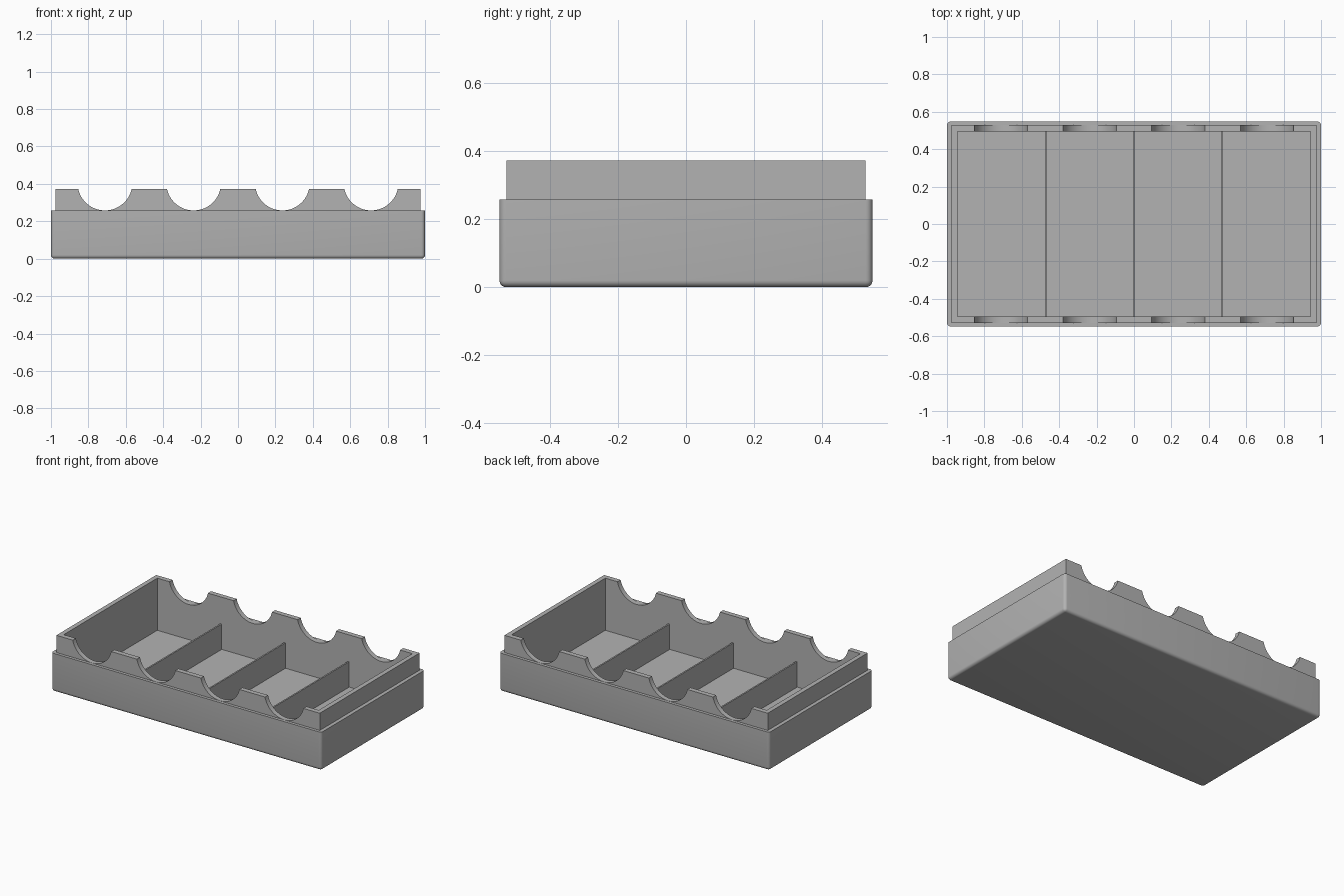
import bpy, math
import bmesh

default = bpy.data.objects.get("Cube")
if default:
    bpy.data.objects.remove(default, do_unlink=True)

# Overall sizes
HALF_X, HALF_Y, BASE_TOP = 1.0, 0.548, 0.257
LIP_X, LIP_Y, LIP_TOP = 0.975, 0.528, 0.372
CAV_X, CAV_Y, FLOOR = 0.944, 0.495, 0.023
DIVIDER_TOP, DIVIDER_THICK = 0.193, 0.01
NOTCH_R = 0.146
PITCH = CAV_X / 2

grey = bpy.data.materials.new("grey plastic")
grey.use_nodes = True
COLOUR = (0.45, 0.45, 0.45, 1)
grey.diffuse_color = COLOUR
grey.node_tree.nodes["Principled BSDF"].inputs["Base Color"].default_value = COLOUR


def box(name, x0, x1, y0, y1, z0, z1, radius=0):
    """Box between limits; radius rounds every edge except the top rim."""
    bm = bmesh.new()
    bmesh.ops.create_cube(bm, size=1)
    for v in bm.verts:
        v.co.x = x1 if v.co.x > 0 else x0
        v.co.y = y1 if v.co.y > 0 else y0
        v.co.z = z1 if v.co.z > 0 else z0
    if radius:
        edges = [e for e in bm.edges if min(v.co.z for v in e.verts) < z1 - 1e-4]
        bmesh.ops.bevel(bm, geom=edges, offset=radius, segments=5,
                        profile=0.5, affect='EDGES')
    mesh = bpy.data.meshes.new(name)
    bm.to_mesh(mesh)
    bm.free()
    mesh.materials.append(grey)
    obj = bpy.data.objects.new(name, mesh)
    bpy.context.collection.objects.link(obj)
    return obj


def combine(target, tool, operation):
    """Apply a boolean and remove the tool object."""
    bpy.context.view_layer.objects.active = target
    mod = target.modifiers.new("combine", 'BOOLEAN')
    mod.operation = operation
    mod.solver = 'EXACT'
    mod.object = tool
    bpy.ops.object.modifier_apply(modifier=mod.name)
    bpy.data.objects.remove(tool, do_unlink=True)


# Tray body with a stepped lip, hollowed out
tray = box("tray", -HALF_X, HALF_X, -HALF_Y, HALF_Y, 0, BASE_TOP, 0.02)
lip = box("lip", -LIP_X, LIP_X, -LIP_Y, LIP_Y, 0.1, LIP_TOP)
combine(tray, lip, 'UNION')
cavity = box("cavity_cutter", -CAV_X, CAV_X, -CAV_Y, CAV_Y, FLOOR, 1)
combine(tray, cavity, 'DIFFERENCE')

# Round notches through the long sides of the lip
for i in range(4):
    x = (i - 1.5) * PITCH * 1.005
    bpy.ops.mesh.primitive_cylinder_add(
        vertices=72, radius=NOTCH_R, depth=1.4,
        location=(x, 0, BASE_TOP + NOTCH_R + 0.001),
        rotation=(math.pi / 2, 0, 0))
    cutter = bpy.context.object
    cutter.data.materials.append(grey)
    combine(tray, cutter, 'DIFFERENCE')

bpy.ops.object.select_all(action='DESELECT')
tray.select_set(True)
bpy.context.view_layer.objects.active = tray
bpy.ops.object.shade_smooth_by_angle(angle=math.radians(30))

# Thin dividers between the four compartments
for i, label in enumerate(("right", "middle", "left")):
    x = (i - 1) * PITCH
    half = DIVIDER_THICK / 2
    box(label + "_divider", x - half, x + half,
        -CAV_Y - 0.005, CAV_Y + 0.005, FLOOR - 0.005, DIVIDER_TOP)
